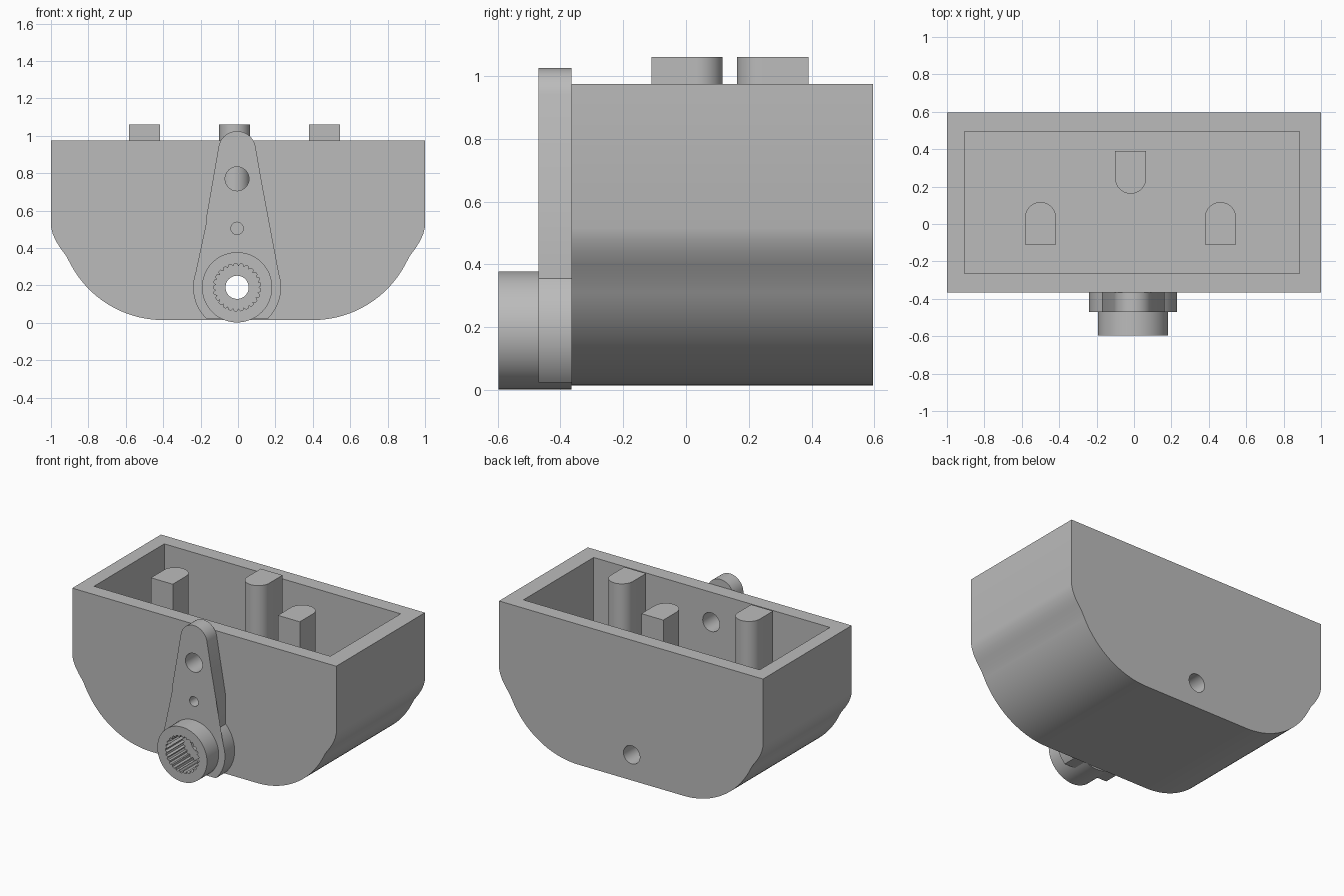
import bpy, bmesh
from math import sin, cos, pi, radians

if "Cube" in bpy.data.objects:
    bpy.data.objects.remove(bpy.data.objects["Cube"], do_unlink=True)

grey = bpy.data.materials.new("plain grey")
grey.use_nodes = True
colour = (0.5, 0.5, 0.5, 1)
grey.diffuse_color = colour
grey.node_tree.nodes["Principled BSDF"].inputs["Base Color"].default_value = colour


def arc(cx, cy, r, start, end, steps=24):
    """Points on an arc, angles in degrees."""
    angles = [radians(start + (end - start) * i / steps) for i in range(steps + 1)]
    return [(cx + r * cos(a), cy + r * sin(a)) for a in angles]


def prism(name, outline, lo, hi, axis="Y"):
    """Extrude a closed outline along Y (outline in x, z) or Z (outline in x, y)."""
    place = (lambda p, h: (p[0], h, p[1])) if axis == "Y" else (lambda p, h: (p[0], p[1], h))
    bm = bmesh.new()
    ends = [[bm.verts.new(place(p, h)) for p in outline] for h in (lo, hi)]
    for ring in ends:
        bm.faces.new(ring)
    n = len(outline)
    for i in range(n):
        j = (i + 1) % n
        bm.faces.new((ends[0][i], ends[0][j], ends[1][j], ends[1][i]))
    bmesh.ops.recalc_face_normals(bm, faces=bm.faces)
    mesh = bpy.data.meshes.new(name)
    bm.to_mesh(mesh)
    bm.free()
    mesh.materials.append(grey)
    ob = bpy.data.objects.new(name, mesh)
    bpy.context.collection.objects.link(ob)
    return ob


def disc(name, z, r, lo, hi):
    return prism(name, arc(CX, z, r, 0, 360, 48)[:-1], lo, hi)


def boolean(ob, other, operation="DIFFERENCE"):
    mod = ob.modifiers.new(operation, "BOOLEAN")
    mod.operation, mod.solver, mod.object = operation, "EXACT", other
    bpy.context.view_layer.objects.active = ob
    bpy.ops.object.modifier_apply(modifier=mod.name)
    bpy.data.objects.remove(other, do_unlink=True)


def smooth(ob):
    bpy.ops.object.select_all(action="DESELECT")
    ob.select_set(True)
    bpy.context.view_layer.objects.active = ob
    bpy.ops.object.shade_smooth_by_angle(angle=radians(25))


CX, AXLE = -0.005, 0.19          # centre line of the arm and height of its axle
FRONT, BACK = -0.365, 0.595      # body faces
PLATE, HUB = -0.47, -0.597       # front of the arm plate and of the hub
FLOOR = 0.42

# Tub body: rounded keel profile with a slight shoulder on each side
half = arc(0.4, 0.575, 0.56, -90, -28)
half += [(0.92, 0.36), (0.95, 0.4), (0.975, 0.44), (0.992, 0.48), (1, 0.515), (1, 0.975)]
body = prism("body", half + [(-x, z) for x, z in reversed(half)], FRONT, BACK)
cavity = [(-0.905, -0.265), (0.885, -0.265), (0.885, 0.495), (-0.905, 0.495)]
boolean(body, prism("cavity_cutter", cavity, FLOOR, 1.2, "Z"))

# Arm plate: tapered lever on a round foot with a flat bottom
side = arc(0, AXLE, 0.235, -45, 45) + [(0.167, 0.355), (0.167, 0.55)]
side += arc(0, 0.925, 0.1, 10, 90, 12)
outline = [(CX + x, z) for x, z in side] + [(CX - x, z) for x, z in reversed(side[:-1])]
arm = prism("lever_arm", outline, PLATE, FRONT)
boolean(arm, disc("hub", AXLE, 0.188, HUB, FRONT), "UNION")

# Splined socket in the hub
teeth = 25
spline = []
for i in range(teeth):
    for part, r in ((0, 0.113), (0.3, 0.127), (0.7, 0.127)):
        a = 2 * pi * (i + part) / teeth
        spline.append((CX + r * cos(a), AXLE + r * sin(a)))
boolean(arm, prism("spline_cutter", spline, -0.7, -0.41))

# Holes: axle right through, upper ones through the front wall only
for z, r, end in ((AXLE, 0.062, 1), (0.77, 0.064, 0), (0.505, 0.033, -0.3)):
    for ob in (arm, body):
        boolean(ob, disc("hole_cutter", z, r, -0.8, end))

# Posts standing in the cavity, each with one rounded end
for name, x, flat, tip in (("left_post", 0.462, -0.11, 0.117),
                           ("right_post", -0.5, -0.11, 0.117),
                           ("back_post", -0.018, 0.39, 0.162)):
    r = 0.083
    turn = 1 if tip > flat else -1
    shape = [(x - r, flat), (x + r, flat)] + arc(x, tip - turn * r, r, 0, turn * 180)
    smooth(prism(name, shape, FLOOR - 0.01, 1.06, "Z"))

smooth(body)
smooth(arm)
